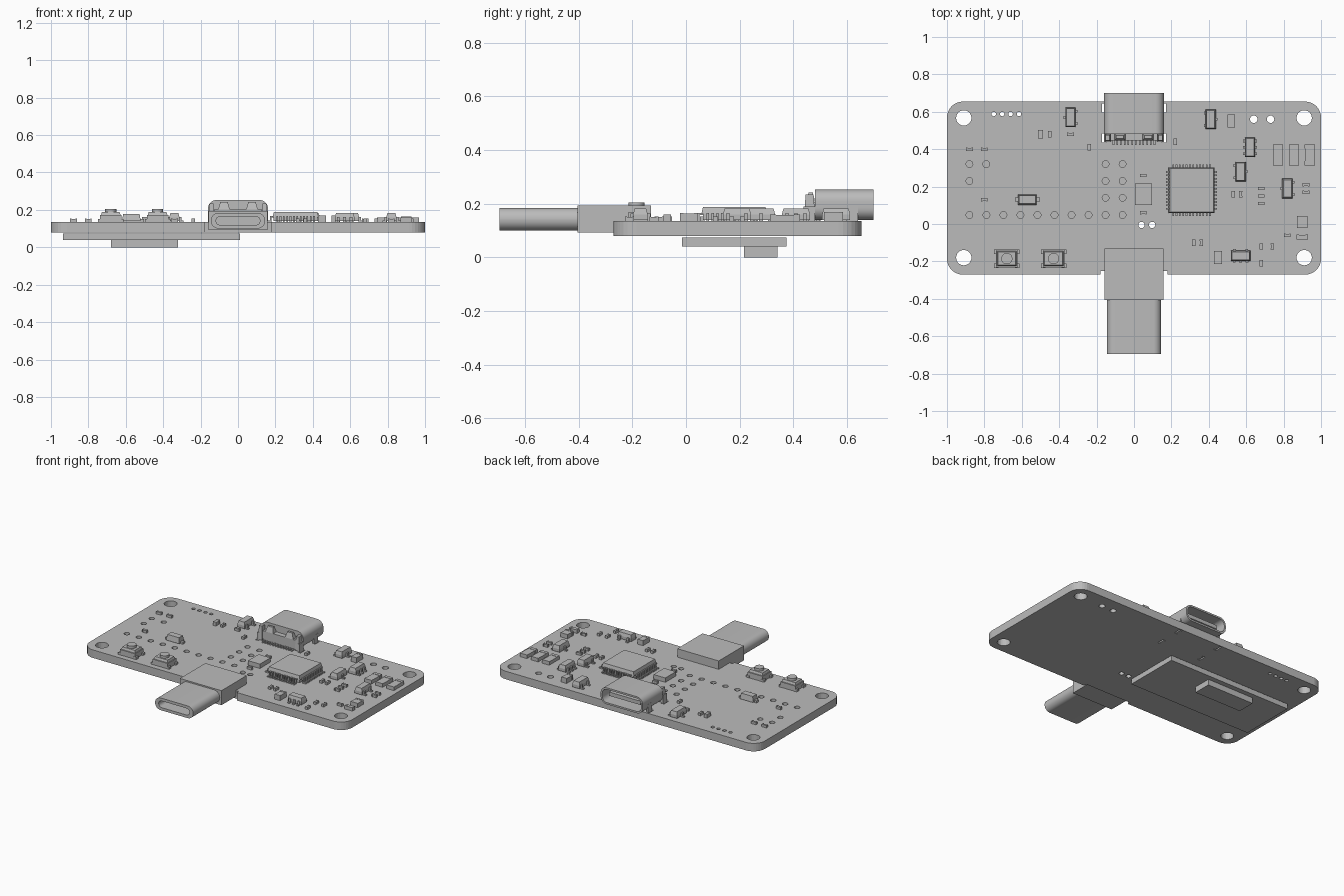
import bpy, bmesh, math
from mathutils import Matrix, Vector

if "Cube" in bpy.data.objects:
    bpy.data.objects.remove(bpy.data.objects["Cube"], do_unlink=True)

grey = bpy.data.materials.new("plain grey")
grey.use_nodes = True
COLOUR = (0.5, 0.5, 0.5, 1)
grey.diffuse_color = COLOUR
for node in grey.node_tree.nodes:
    if node.type == "BSDF_PRINCIPLED":
        node.inputs["Base Color"].default_value = COLOUR

TOP, BOTTOM = 0.135, 0.08


def finish(name, bm, smooth=False):
    """Turn a bmesh into a grey object."""
    bmesh.ops.recalc_face_normals(bm, faces=bm.faces)
    mesh = bpy.data.meshes.new(name)
    bm.to_mesh(mesh)
    bm.free()
    mesh.materials.append(grey)
    obj = bpy.data.objects.new(name, mesh)
    bpy.context.collection.objects.link(obj)
    if smooth:
        bpy.ops.object.select_all(action="DESELECT")
        obj.select_set(True)
        bpy.context.view_layer.objects.active = obj
        bpy.ops.object.shade_smooth_by_angle(angle=math.radians(35))
    return obj


def box(bm, x, y, low, high, width, depth, taper=0):
    """Add a box given its centre, height range and size; taper shrinks the top."""
    made = bmesh.ops.create_cube(bm, size=1)["verts"]
    for v in made:
        shrink = taper if v.co.z > 0 else 0
        v.co = Vector((x + v.co.x * (width - shrink), y + v.co.y * (depth - shrink),
                       high if v.co.z > 0 else low))
    return made


def cylinder(bm, x, y, low, high, radius, sides=24):
    place = Matrix.Translation((x, y, (low + high) / 2))
    return bmesh.ops.create_cone(bm, cap_ends=True, segments=sides, radius1=radius,
                                 radius2=radius, depth=high - low, matrix=place)


def rounded(width, height, radius, steps=8):
    """Outline of a rounded rectangle, centred on the origin."""
    points = []
    for corner, (sx, sy) in enumerate([(1, 1), (-1, 1), (-1, -1), (1, -1)]):
        for i in range(steps + 1):
            angle = math.pi / 2 * (corner + i / steps)
            points.append((sx * (width / 2 - radius) + radius * math.cos(angle),
                           sy * (height / 2 - radius) + radius * math.sin(angle)))
    return points


def loft(bm, loops):
    """Bridge equal outlines and close both ends."""
    rings = [[bm.verts.new(p) for p in loop] for loop in loops]
    for a, b in zip(rings, rings[1:]):
        for i in range(len(a)):
            j = (i + 1) % len(a)
            bm.faces.new((a[i], a[j], b[j], b[i]))
    bm.faces.new(rings[0])
    bm.faces.new(rings[-1])


def sleeve(name, outer, inner, z, closed, opening, floor):
    """Hollow rounded shell lying along y."""
    bm = bmesh.new()
    stations = [(outer, closed), (outer, opening), (inner, opening), (inner, floor)]
    loft(bm, [[(px, y, z + pz) for px, pz in shape] for shape, y in stations])
    return finish(name, bm, True)


# Circuit board with drilled holes, foot slots and a notch
bm = bmesh.new()
outline = rounded(2, 0.925, 0.085)
loft(bm, [[(x, y + 0.192, z) for x, y in outline] for z in (BOTTOM, TOP)])
board = finish("circuit_board", bm)

holes = [(x, y, 0.041) for x in (-0.91, 0.91) for y in (-0.18, 0.567)]
holes += [(-0.75 + 0.045 * i, 0.588, 0.012) for i in range(4)]
holes += [(-0.88 + 0.091 * i, 0.048, 0.018) for i in range(10)]
holes += [(x, y, 0.018) for x in (-0.152, -0.061) for y in (0.14, 0.23, 0.32)]
holes += [(-0.88, 0.23, 0.018), (-0.88, 0.32, 0.018), (-0.79, 0.32, 0.018)]
holes += [(0.04, -0.005, 0.017), (0.097, -0.005, 0.017)]
holes += [(0.64, 0.56, 0.02), (0.73, 0.56, 0.02)]
bm = bmesh.new()
for x, y, radius in holes:
    cylinder(bm, x, y, 0, 0.3, radius)
for side in (-1, 1):
    for y in (0.46, 0.62):
        box(bm, side * 0.16, y, 0, 0.3, 0.022, 0.05)
box(bm, 0, -0.3, 0, 0.3, 0.36, 0.1)
cutter = finish("board_cutter", bm)
cutter.hide_render = True
drill = board.modifiers.new("drill", "BOOLEAN")
drill.operation, drill.solver, drill.object = "DIFFERENCE", "EXACT", cutter
graph = bpy.context.evaluated_depsgraph_get()
drilled = bpy.data.meshes.new_from_object(board.evaluated_get(graph))
board.modifiers.clear()
board.data = drilled
bpy.data.objects.remove(cutter, do_unlink=True)

# Display panel and connector block underneath
bm = bmesh.new()
box(bm, -0.463, 0.18, 0.04, 0.075, 0.945, 0.39)
finish("underside_panel", bm)
bm = bmesh.new()
box(bm, -0.5, 0.278, 0, 0.04, 0.36, 0.125)
finish("underside_block", bm)

# Plug at the front
bm = bmesh.new()
box(bm, 0, -0.268, 0.093, 0.193, 0.316, 0.275)
finish("plug_body", bm)
sleeve("plug_shell", rounded(0.29, 0.084, 0.0415), rounded(0.235, 0.046, 0.0225),
       0.142, -0.4, -0.695, -0.5)

# Socket at the back: shell, tongue, rear housing, bent tabs, feet and pins
sleeve("socket_shell", rounded(0.32, 0.114, 0.045), rounded(0.296, 0.09, 0.035),
       0.196, 0.482, 0.7, 0.5)
bm = bmesh.new()
box(bm, 0, 0.58, 0.183, 0.209, 0.24, 0.17)
finish("socket_tongue", bm)
bm = bmesh.new()
box(bm, 0, 0.465, 0.14, 0.205, 0.25, 0.035)
for side in (-1, 1):
    box(bm, side * 0.141, 0.461, 0.14, 0.235, 0.034, 0.042, 0.012)
    box(bm, side * 0.075, 0.465, 0.205, 0.242, 0.06, 0.035, 0.02)
    for y in (0.46, 0.62):
        box(bm, side * 0.155, y, BOTTOM, 0.19, 0.012, 0.042)
for i in range(12):
    box(bm, (i - 5.5) * 0.02, 0.437, TOP, 0.145, 0.009, 0.03)
finish("socket_rear", bm)

# Main processor with pins on four sides
CHIP = Vector((0.308, 0.18, 0))
bm = bmesh.new()
box(bm, CHIP.x, CHIP.y, 0.163, 0.188, 0.245, 0.245, 0.012)
box(bm, CHIP.x, CHIP.y, 0.14, 0.163, 0.235, 0.235)
finish("processor_body", bm)
bm = bmesh.new()
for turn in range(4):
    made = []
    for i in range(12):
        across = (i - 5.5) * 0.0179
        made += box(bm, across, 0.125, 0.158, 0.166, 0.009, 0.02)
        made += box(bm, across, 0.133, TOP, 0.166, 0.009, 0.008)
        made += box(bm, across, 0.145, TOP, 0.143, 0.009, 0.02)
    place = Matrix.Translation(CHIP) @ Matrix.Rotation(turn * math.pi / 2, 4, "Z")
    bmesh.ops.transform(bm, matrix=place, verts=made)
finish("processor_pins", bm)


def leaded(name, x, y, left, right, turn=0):
    """Small package; left and right list the pin offsets along each side."""
    bm = bmesh.new()
    box(bm, 0, 0, 0.14, 0.16, 0.055, 0.105)
    box(bm, 0, 0, 0.16, 0.182, 0.055, 0.105, 0.012)
    for side, offsets in ((-1, left), (1, right)):
        for offset in offsets:
            box(bm, side * 0.031, offset, TOP, 0.163, 0.012, 0.015)
            box(bm, side * 0.038, offset, TOP, 0.143, 0.02, 0.015)
    place = Matrix.Translation((x, y, 0)) @ Matrix.Rotation(turn, 4, "Z")
    bmesh.ops.transform(bm, matrix=place, verts=bm.verts)
    finish(name, bm)


one, two, three = [0], [-0.033, 0.033], [-0.034, 0, 0.034]
leaded("transistor_left", -0.34, 0.57, one, two)
for x, y in [(0.41, 0.56), (0.57, 0.28)]:
    leaded("transistor_right", x, y, two, one)
leaded("transistor_edge", 0.82, 0.19, one, two)
leaded("driver_chip", 0.62, 0.41, three, three)
leaded("regulator", 0.57, -0.17, three, two, math.pi / 2)

# Diode with end leads
bm = bmesh.new()
box(bm, -0.57, 0.13, 0.14, 0.178, 0.1, 0.055, 0.012)
box(bm, -0.57, 0.13, TOP, 0.15, 0.134, 0.022)
finish("diode", bm)

# Crystal in its can
bm = bmesh.new()
box(bm, 0.05, 0.16, TOP, 0.165, 0.09, 0.115)
finish("crystal", bm)


def passive(name, spots, width, depth, height):
    """Chip parts with slightly raised end caps along the longer side."""
    for x, y in spots:
        bm = bmesh.new()
        box(bm, x, y, TOP, TOP + height - 0.002, width - 0.002, depth - 0.002)
        for side in (-1, 1):
            if width > depth:
                box(bm, x + side * width * 0.4, y, TOP, TOP + height, width * 0.2, depth)
            else:
                box(bm, x, y + side * depth * 0.4, TOP, TOP + height, width, depth * 0.2)
        finish(name, bm)


passive("upright_resistor", [(-0.45, 0.48), (-0.24, 0.41), (0.22, 0.44), (0.74, -0.12),
        (0.68, -0.21), (0.68, -0.12), (0.32, -0.1), (0.36, -0.1), (0.53, 0.16),
        (0.57, 0.16)], 0.018, 0.034, 0.018)
passive("level_resistor", [(-0.34, 0.48), (-0.8, 0.13), (-0.88, 0.4), (-0.8, 0.4),
        (0.82, -0.06), (0.68, 0.19), (0.68, 0.15), (0.68, 0.11), (0.92, 0.21),
        (0.92, 0.17), (0.05, 0.26), (0.05, 0.06)], 0.036, 0.017, 0.018)
passive("small_capacitor", [(-0.5, 0.48)], 0.025, 0.045, 0.026)
passive("capacitor", [(0.52, 0.55), (0.45, -0.18)], 0.042, 0.07, 0.035)
passive("square_capacitor", [(0.9, 0.01)], 0.055, 0.065, 0.03)
passive("status_lamp", [(0.9, -0.07)], 0.06, 0.027, 0.025)
passive("large_resistor", [(0.77 + 0.085 * i, 0.37) for i in range(3)], 0.055, 0.112, 0.025)

# Push buttons
for x in (-0.68, -0.43):
    bm = bmesh.new()
    box(bm, x, -0.185, TOP, 0.172, 0.115, 0.096)
    box(bm, x, -0.185, 0.172, 0.188, 0.105, 0.08, 0.01)
    for sx in (-1, 1):
        for sy in (-1, 1):
            box(bm, x + sx * 0.056, -0.185 + sy * 0.037, TOP, 0.15, 0.025, 0.024)
    cylinder(bm, x, -0.185, 0.185, 0.205, 0.03)
    finish("push_button", bm, True)
